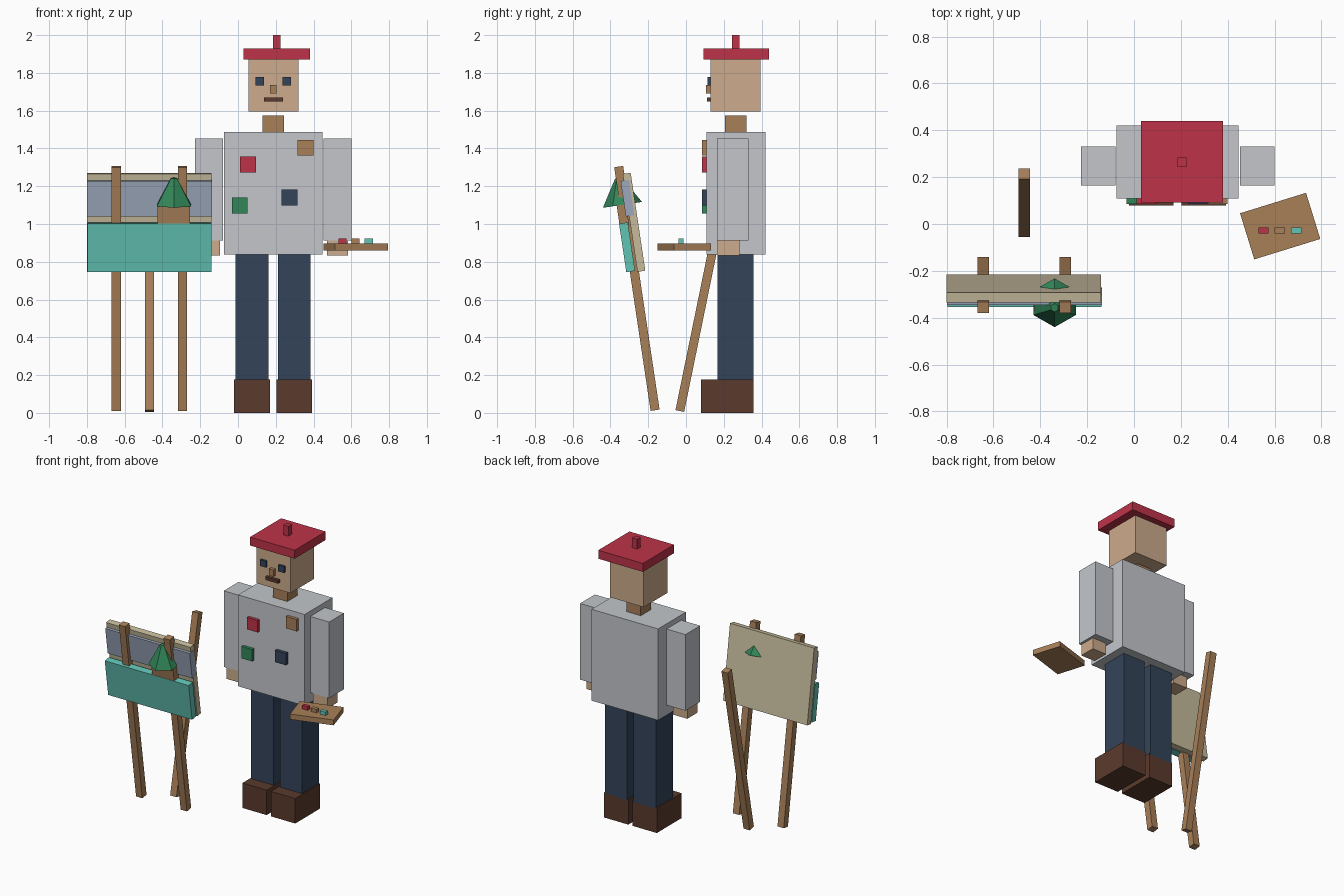
import bpy, bmesh, math
from mathutils import Matrix

if "Cube" in bpy.data.objects:
    bpy.data.objects.remove(bpy.data.objects["Cube"])


def material(name, hex_code):
    """Flat material from an sRGB hex colour, stored as linear."""
    def lin(i):
        c = int(hex_code[i:i + 2], 16) / 255
        return c / 12.92 if c <= 0.04045 else ((c + 0.055) / 1.055) ** 2.4
    m = bpy.data.materials.new(name)
    m.diffuse_color = (lin(0), lin(2), lin(4), 1)
    m.use_nodes = True
    m.node_tree.nodes["Principled BSDF"].inputs["Base Color"].default_value = m.diffuse_color
    return m


skin = material("skin", "CDAB8C")
wood = material("wood_brown", "A88059")
grey = material("shirt_grey", "C3C6CB")
red = material("red", "BE3349")
navy = material("navy", "33445A")
dark = material("dark_brown", "5A3A2C")
cream = material("canvas_cream", "C6BB9C")
blue = material("sky_blue", "9DA9BC")
teal = material("water_teal", "62C3B5")
green = material("tree_green", "328659")

TILT = math.radians(8.5)  # forward lean of the easel


def finish(name, bm, mat, loc, rot):
    bmesh.ops.recalc_face_normals(bm, faces=bm.faces)
    me = bpy.data.meshes.new(name)
    bm.to_mesh(me)
    bm.free()
    me.materials.append(mat)
    ob = bpy.data.objects.new(name, me)
    ob.location, ob.rotation_euler = loc, rot
    bpy.context.collection.objects.link(ob)
    return ob


def block(name, mat, loc, size, rot=(0, 0, 0)):
    bm = bmesh.new()
    bmesh.ops.create_cube(bm, size=1, matrix=Matrix.Diagonal((*size, 1)))
    return finish(name, bm, mat, loc, rot)


def box(name, mat, x, y, z):
    """Axis-aligned box from its three ranges."""
    r = (x, y, z)
    return block(name, mat, [(a + b) / 2 for a, b in r], [b - a for a, b in r])


# Head and hat
box("hat_brim", red, (0.03, 0.38), (0.092, 0.44), (1.87, 1.93))
box("hat_stem", red, (0.185, 0.225), (0.243, 0.283), (1.925, 2.0))
box("head", skin, (0.056, 0.32), (0.13, 0.394), (1.595, 1.872))
for side, x in (("right", 0.093), ("left", 0.235)):
    box(side + "_eye", navy, (x, x + 0.045), (0.115, 0.14), (1.733, 1.778))
box("nose", wood, (0.169, 0.204), (0.105, 0.14), (1.69, 1.737))
box("mouth", dark, (0.137, 0.237), (0.11, 0.14), (1.648, 1.671))
box("neck", wood, (0.131, 0.243), (0.206, 0.32), (1.484, 1.575))

# Body, with square paint patches on the front
box("torso", grey, (-0.075, 0.447), (0.108, 0.42), (0.838, 1.486))
for name, mat, x, z in (("red_patch", red, 0.01, 1.273), ("brown_patch", wood, 0.316, 1.362),
                        ("green_patch", green, -0.033, 1.056), ("navy_patch", navy, 0.231, 1.099)):
    box(name, mat, (x, x + 0.084), (0.086, 0.12), (z, z + 0.084))

# Arms, hands, legs and shoes
for side, x in (("right", -0.153), ("left", 0.526)):
    box(side + "_arm", grey, (x - 0.074, x + 0.074), (0.165, 0.33), (0.912, 1.452))
    box(side + "_hand", skin, (x - 0.055, x + 0.057), (0.168, 0.283), (0.832, 0.93))
for side, x in (("right", 0.074), ("left", 0.298)):
    box(side + "_leg", navy, (x - 0.087, x + 0.087), (0.167, 0.357), (0.17, 0.84))
    box(side + "_shoe", dark, (x - 0.095, x + 0.095), (0.08, 0.357), (0, 0.177))

# Palette with three dabs of paint
block("palette", wood, (0.624, -0.009, 0.878), (0.295, 0.206, 0.038), (0, 0, 0.3))
for name, mat, x in (("red_paint", red, 0.553), ("brown_paint", wood, 0.622), ("teal_paint", teal, 0.693)):
    box(name, mat, (x - 0.022, x + 0.022), (-0.041, -0.014), (0.89, 0.922))

# Easel legs
for side, x in (("left", -0.644), ("right", -0.294)):
    block("easel_leg_" + side, wood, (x, -0.26, 0.659), (0.049, 0.048, 1.304), (TILT, 0, 0))
block("easel_back_leg", wood, (-0.469, 0.091, 0.615), (0.049, 0.047, 1.235), (-0.2018, 0, 0))

# Canvas with raised sky, water, tree trunk and tree
lean = (TILT, 0, 0)
block("canvas", cream, (-0.47, -0.275, 1.009), (0.66, 0.042, 0.524), lean)
block("painted_sky", blue, (-0.468, -0.310, 1.137), (0.662, 0.045, 0.19), lean)
block("painted_water", teal, (-0.468, -0.312, 0.877), (0.658, 0.047, 0.26), lean)
block("painted_trunk", wood, (-0.34, -0.335, 1.052), (0.172, 0.05, 0.115), lean)

bm = bmesh.new()
bmesh.ops.create_cone(bm, cap_ends=True, segments=6, radius1=0.105, radius2=0.018, depth=0.143,
                      matrix=Matrix.Rotation(math.pi / 6, 4, 'Z'))
# Turn the six-sided tree so that a corner points forward
if max(v.co.y for v in bm.verts) < 0.1:
    bmesh.ops.rotate(bm, verts=bm.verts, matrix=Matrix.Rotation(math.pi / 6, 3, 'Z'))
finish("painted_tree", bm, green, (-0.339, -0.347, 1.172), lean)
